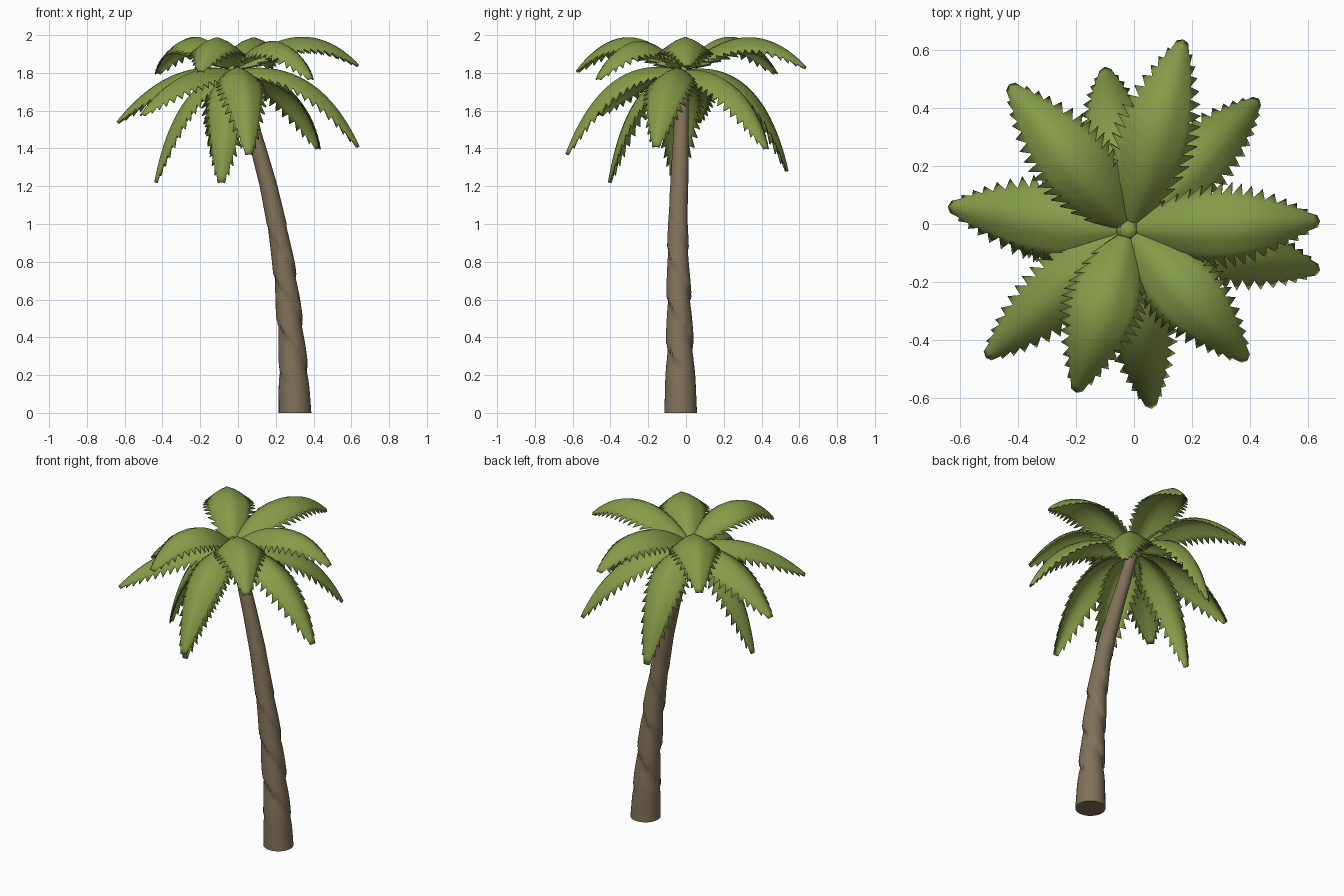
import bpy, bmesh, math
from mathutils import Vector

if "Cube" in bpy.data.objects:
    bpy.data.objects.remove(bpy.data.objects["Cube"])


def material(name, rgb):
    m = bpy.data.materials.new(name)
    m.diffuse_color = (*rgb, 1)
    m.use_nodes = True
    m.node_tree.nodes["Principled BSDF"].inputs["Base Color"].default_value = m.diffuse_color
    return m


GREEN = material("leaf green", (0.24, 0.33, 0.065))
BROWN = material("bark brown", (0.22, 0.165, 0.098))


def finish(bm, name, mat, angle):
    bmesh.ops.recalc_face_normals(bm, faces=bm.faces)
    me = bpy.data.meshes.new(name)
    bm.to_mesh(me)
    bm.free()
    me.materials.append(mat)
    ob = bpy.data.objects.new(name, me)
    bpy.context.collection.objects.link(ob)
    bpy.ops.object.select_all(action='DESELECT')
    ob.select_set(True)
    bpy.context.view_layer.objects.active = ob
    bpy.ops.object.shade_smooth_by_angle(angle=math.radians(angle))
    return ob


# Trunk: leaning, tapering, with spiral overlapping bark on the lower part
# (z, centre x, centre y, radius)
PATH = [(0, .302, -.028, .083), (.3, .29, -.031, .073), (.6, .264, -.037, .065),
        (.8, .24, -.042, .058), (1.0, .205, -.043, .051), (1.2, .162, -.036, .046),
        (1.4, .108, -.029, .041), (1.6, .05, -.023, .036), (1.84, -.02, -.02, .028)]


def trunk_at(z):
    i = 0
    while i < len(PATH) - 2 and z > PATH[i + 1][0]:
        i += 1
    a, b = PATH[i], PATH[i + 1]
    f = (z - a[0]) / (b[0] - a[0])
    return [a[k] + (b[k] - a[k]) * f for k in (1, 2, 3)]


bm = bmesh.new()
SIDES, RINGS = 32, 90
rings = []
for j in range(RINGS + 1):
    z = 1.84 * j / RINGS
    cx, cy, r = trunk_at(z)
    fade = max(0, min(1, (z - .12) / .15, (1.25 - z) / .6))
    ring = []
    for i in range(SIDES):
        a = 2 * math.pi * i / SIDES
        saw = ((a + 2 * math.pi * z / .5) / math.pi) % 1
        rr = r * (1.04 - fade * .2 * saw ** 2)
        ring.append(bm.verts.new((cx + rr * math.cos(a), cy + rr * math.sin(a), z)))
    rings.append(ring)
for lo, hi in zip(rings, rings[1:]):
    for i in range(SIDES):
        k = (i + 1) % SIDES
        bm.faces.new((lo[i], lo[k], hi[k], hi[i]))
bm.faces.new(rings[0][::-1])
bm.faces.new(rings[-1])
finish(bm, "trunk", BROWN, 50)

# Crown bud where the fronds meet
bm = bmesh.new()
bmesh.ops.create_uvsphere(bm, u_segments=16, v_segments=10, radius=.042)
bmesh.ops.translate(bm, verts=bm.verts, vec=(-.02, -.02, 1.81))
finish(bm, "crown_bud", GREEN, 60)


# Frond: arched leaf with folded halves and forward-swept teeth
def frond(name, tip, ctrl_z, reach, width):
    p0, p2 = Vector((-.02, -.02, 1.81)), Vector(tip)
    p1 = p0.lerp(p2, reach)
    p1.z = ctrl_z
    side = (p2 - p0).cross(Vector((0, 0, 1))).normalized()

    def point(t, u, s, scale=1):
        pos = p0 * (1 - t) ** 2 + p1 * 2 * t * (1 - t) + p2 * t * t
        tan = ((p1 - p0) * (1 - t) + (p2 - p1) * t).normalized()
        up = side.cross(tan)
        w = .018 + width * math.sin(math.pi * t ** .9) ** .75 if 0 < t < 1 else .018
        w *= scale
        return pos + side * s * u * w * .93 - up * w * .55 * u ** 1.4

    bm = bmesh.new()
    n = 30
    rib = [bm.verts.new(point(i / n, 0, 1)) for i in range(n + 1)]
    for s in (-1, 1):
        rows = [rib]
        for u in (.35, .68, 1):
            row = []
            for i in range(n + 1):
                t, scale = i / n, 1
                sweep = .06 * u * min(1, 4 * (1 - t))
                if u == 1:
                    if i % 2:
                        scale = 1.12
                        sweep += .04
                    else:
                        scale = .85 - .17 * t
                if i == n:
                    scale = .15
                row.append(bm.verts.new(point(min(t + sweep, 1), u, s, scale)))
            rows.append(row)
        for a, b in zip(rows, rows[1:]):
            for i in range(n):
                bm.faces.new((a[i], a[i + 1], b[i + 1], b[i]))
    ob = finish(bm, name, GREEN, 60)
    mod = ob.modifiers.new("thickness", 'SOLIDIFY')
    mod.thickness = .007
    mod.offset = 0


# (tip, control height, control reach, half width)
FRONDS = [
    # raised fronds
    ((.64, .01, 1.84), 2.15, .55, .125), ((.17, .635, 1.83), 2.15, .55, .125),
    ((-.43, .48, 1.80), 2.17, .52, .125), ((-.20, -.58, 1.81), 2.16, .52, .125),
    ((.39, -.47, 1.77), 2.14, .55, .125),
    # spreading fronds
    ((-.64, .06, 1.54), 1.89, .55, .13), ((-.51, -.46, 1.58), 1.88, .55, .11),
    # drooping fronds
    ((.64, -.16, 1.41), 1.90, .66, .11), ((.43, .43, 1.40), 1.85, .68, .11),
    ((-.10, .54, 1.28), 1.89, .75, .11), ((.06, -.635, 1.37), 1.92, .66, .11),
    ((-.09, -.41, 1.22), 1.79, .75, .105), ((-.44, -.05, 1.22), 1.77, .75, .105),
]
for k, spec in enumerate(FRONDS):
    frond(f"frond_{k + 1:02d}", *spec)
